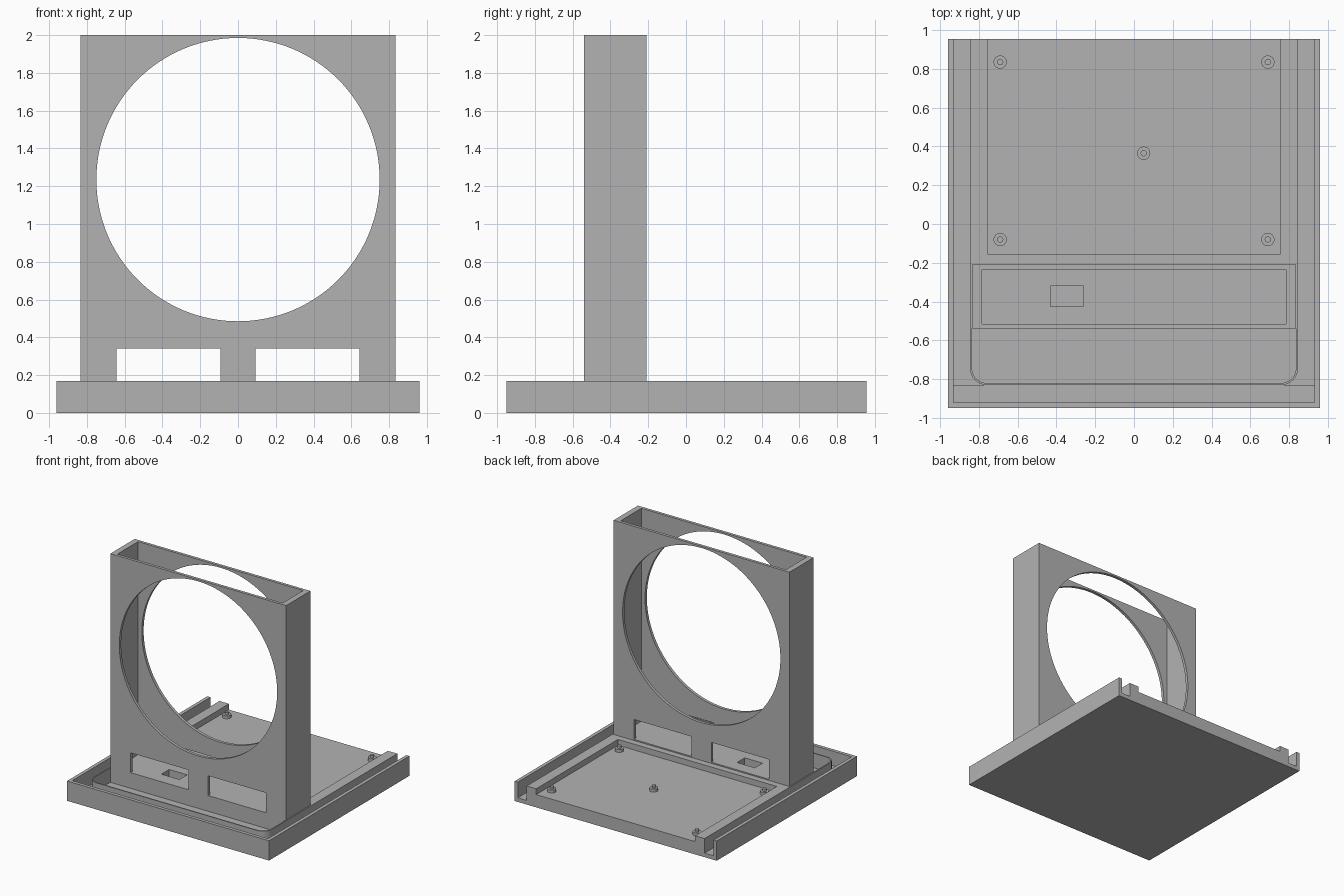
import bpy, bmesh, math

if "Cube" in bpy.data.objects:
    bpy.data.objects.remove(bpy.data.objects["Cube"])

grey = bpy.data.materials.new("plain grey")
grey.use_nodes = True
grey.diffuse_color = (0.45, 0.45, 0.45, 1)
grey.node_tree.nodes["Principled BSDF"].inputs["Base Color"].default_value = (0.45, 0.45, 0.45, 1)


def finish(name, bm):
    bmesh.ops.recalc_face_normals(bm, faces=bm.faces)
    mesh = bpy.data.meshes.new(name)
    bm.to_mesh(mesh)
    bm.free()
    mesh.materials.append(grey)
    ob = bpy.data.objects.new(name, mesh)
    bpy.context.collection.objects.link(ob)
    return ob


def prism(name, outline, z0, z1):
    """Extrude a flat outline upward."""
    bm = bmesh.new()
    face = bm.faces.new([bm.verts.new((x, y, z0)) for x, y in outline])
    new = bmesh.ops.extrude_face_region(bm, geom=[face])["geom"]
    bmesh.ops.translate(bm, vec=(0, 0, z1 - z0),
                        verts=[v for v in new if isinstance(v, bmesh.types.BMVert)])
    return finish(name, bm)


def box(name, x0, x1, y0, y1, z0, z1):
    return prism(name, [(x0, y0), (x1, y0), (x1, y1), (x0, y1)], z0, z1)


def cylinder(name, x, y, z, radius, height, sides=32):
    bm = bmesh.new()
    bmesh.ops.create_cone(bm, cap_ends=True, segments=sides, radius1=radius,
                          radius2=radius, depth=height)
    bmesh.ops.translate(bm, verts=bm.verts, vec=(x, y, z))
    return finish(name, bm)


def smooth(ob):
    bpy.ops.object.select_all(action='DESELECT')
    ob.select_set(True)
    bpy.context.view_layer.objects.active = ob
    bpy.ops.object.shade_smooth_by_angle(angle=math.radians(30))


def cut(ob, cutter):
    """Subtract the cutter from the object and discard it."""
    mod = ob.modifiers.new("cut", 'BOOLEAN')
    mod.operation = 'DIFFERENCE'
    mod.solver = 'EXACT'
    mod.object = cutter
    bpy.context.view_layer.objects.active = ob
    bpy.ops.object.modifier_apply(modifier=mod.name)
    bpy.data.objects.remove(cutter)


def u_path(half, front, back, radius):
    """Open U with rounded front corners, from right back to left back."""
    pts = [(half, back)]
    for side in (1, -1):
        arc = [(side * (half - radius + radius * math.cos(a)),
                front + radius - radius * math.sin(a))
               for a in [math.pi / 2 * i / 10 for i in range(11)]]
        pts += arc if side > 0 else arc[::-1]
    return pts + [(-half, back)]


# Base tray: bottom slab and a wall on three sides
BACK, FRONT, HALF = 0.955, -0.95, 0.96
TOP, RAIL = 0.17, 0.16
box("base_slab", -HALF, HALF, FRONT, BACK, 0, 0.035)
prism("outer_wall", [(-HALF, BACK), (-HALF, FRONT), (HALF, FRONT), (HALF, BACK),
                     (0.93, BACK), (0.93, -0.92), (-0.93, -0.92), (-0.93, BACK)], 0, TOP)
box("front_groove_floor", -0.93, 0.93, -0.92, -0.83, 0.03, 0.045)

# Inner rim: thin rounded lip around the front recess, thick rails behind
lip = prism("front_lip", u_path(0.845, -0.83, -0.21, 0.085)
            + u_path(0.835, -0.82, -0.21, 0.075)[::-1], 0.03, RAIL)
smooth(lip)
prism("rear_rails", [(-0.845, BACK), (-0.845, -0.21), (0.845, -0.21), (0.845, BACK),
                     (0.755, BACK), (0.755, -0.155), (-0.755, -0.155), (-0.755, BACK)],
      0.03, RAIL)
box("rear_floor", -0.755, 0.755, -0.155, BACK, 0.03, 0.11)

# Mounting posts with pins on the rear floor
for x, y in [(-0.69, 0.835), (0.69, 0.835), (-0.69, -0.08), (0.69, -0.08), (0.05, 0.365)]:
    smooth(cylinder("mounting_post", x, y, 0.12, 0.034, 0.03))
    smooth(cylinder("mounting_pin", x, y, 0.13, 0.016, 0.05))

# Upright housing: open-topped box with a round opening and two slots
tower = box("upright_housing", -0.835, 0.835, -0.54, -0.21, 0.03, 2)
cut(tower, box("hollow", -0.785, 0.785, -0.515, -0.235, TOP, 2.2))
ring = cylinder("opening", 0, 0, 0, 0.75, 1, 128)
ring.rotation_euler.x = math.pi / 2
ring.location = (0, -0.375, 1.235)
bpy.context.view_layer.update()
cut(tower, ring)
for side in (-1, 1):
    a, b = sorted((side * 0.093, side * 0.642))
    cut(tower, box("slot", a, b, -0.7, 0, TOP, 0.34))
cut(tower, box("cable_hole", -0.43, -0.26, -0.425, -0.32, 0.045, 0.3))
smooth(tower)
